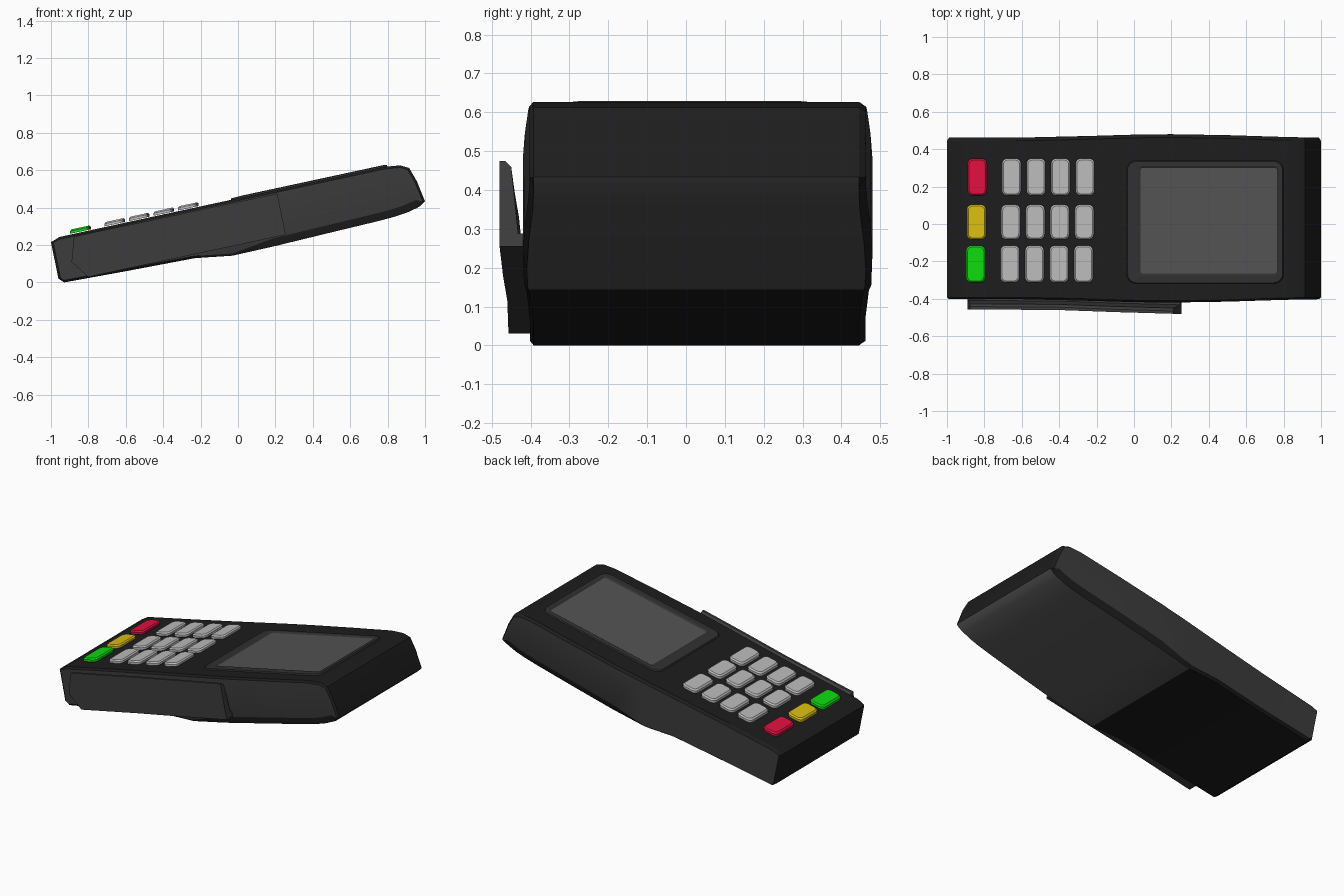
import bpy, bmesh, math

if "Cube" in bpy.data.objects:
    bpy.data.objects.remove(bpy.data.objects["Cube"])

def material(name, r, g, b):
    m = bpy.data.materials.new(name)
    m.diffuse_color = (r, g, b, 1)
    m.use_nodes = True
    m.node_tree.nodes["Principled BSDF"].inputs["Base Color"].default_value = m.diffuse_color
    return m

BLACK = material("black_plastic", .012, .012, .012)
SIDE = material("side_plastic", .045, .045, .045)
BASE = material("base_grey", .10, .10, .10)
BEZEL = material("bezel_plastic", .03, .03, .03)
SCREEN = material("screen_grey", .085, .085, .085)
KEY = material("key_grey", .5, .5, .5)
RED = material("red", .75, .005, .05)
YELLOW = material("yellow", .7, .52, .006)
GREEN = material("green", .005, .7, .005)

def top_z(x):
    """Height of the sloping top face."""
    return .245 + .2155 * (x + .95)

def make(name, verts, faces, mats, index=None, angle=30):
    me = bpy.data.meshes.new(name)
    me.from_pydata(verts, [], faces)
    for m in mats:
        me.materials.append(m)
    if index:
        for p, i in zip(me.polygons, index):
            p.material_index = i
    bm = bmesh.new()
    bm.from_mesh(me)
    bmesh.ops.recalc_face_normals(bm, faces=bm.faces)
    bm.to_mesh(me)
    bm.free()
    ob = bpy.data.objects.new(name, me)
    bpy.context.collection.objects.link(ob)
    bpy.ops.object.select_all(action='DESELECT')
    ob.select_set(True)
    bpy.context.view_layer.objects.active = ob
    bpy.ops.object.shade_smooth_by_angle(angle=math.radians(angle))
    return ob

# Body: side profile lofted across y, with bulging side panels
top = [(-1, .215), (-.955, .243)] + [(x, top_z(x)) for x in (-.6, -.3, 0, .2, .5, .78)]
top += [(.866, .626), (.915, .612), (.957, .54), (1, .433)]
bottom = [(-.96, .02), (-.93, 0), (-.6, .06), (-.23, .13), (-.03, .143), (.2, .195),
          (.5, .268), (.75, .328), (.84, .352), (.90, .372), (.95, .395), (.975, .408)]
profile = top + bottom[::-1]
n, h = len(profile), len(top)

def inset(i):
    (ax, az), (x, z), (bx, bz) = profile[i - 1], profile[i], profile[(i + 1) % n]
    tx, tz = bx - ax, bz - az
    length = math.hypot(tx, tz)
    d = .042 if i >= h and x > 0 else .012
    return x + tz / length * d, z - tx / length * d

def bulge(x):
    return .018 * math.cos(min(1, abs(x - .2) / .85) * math.pi / 2) ** 2

inner = [inset(i) for i in range(n)]
verts = []
for ring, y, s in ((inner, -.402, -1), (profile, -.392, -1), (profile, .445, 1), (inner, .462, 1)):
    verts += [(x, y + s * bulge(x), z) for x, z in ring]
faces, index = [], []
for r in range(3):
    for i in range(n):
        j = (i + 1) % n
        faces.append((r * n + i, r * n + j, r * n + n + j, r * n + n + i))
        on_base = r == 1 and i >= h - 1 and profile[j][0] > -.04 and profile[i][0] > -.02
        index.append(1 if on_base else 0)
for r in (0, 3):
    for i in range(h - 1):
        faces.append((r * n + i, r * n + i + 1, r * n + n - 2 - i, r * n + n - 1 - i))
        index.append(2)
make("body", verts, faces, [BLACK, BASE, SIDE], index, 25)

# Card reader: L-shaped channel along the front side
stations = [((-.877, .246), (-.89, .11), -.457), ((-.80, .262), (-.80, .03), -.457),
            ((-.4, .346), (-.4, .115), -.46), ((-.1, .41), (-.1, .179), -.471),
            ((.21, .475), (.255, .255), -.48)]
verts = []
for (xt, zt), (xb, zb), y in stations:
    for t, yy in ((0, y), (1, y), (1, y + .015), (.93, y + .03), (.15, y + .048),
                  (.15, -.40), (0, -.40)):
        verts.append((xb + (xt - xb) * t, yy, zb + (zt - zb) * t))
k = 7
faces = [(r * k + i, r * k + (i + 1) % k, r * k + k + (i + 1) % k, r * k + k + i)
         for r in range(len(stations) - 1) for i in range(k)]
faces += [tuple(range(k)), tuple(range(4 * k, 5 * k))]
make("card_reader", verts, faces, [SIDE])

# Rounded outline lying on the sloping top
def outline(x0, x1, y0, y1, r, height, seg=4):
    pts = []
    for cx, cy, a in ((x1 - r, y1 - r, 0), (x0 + r, y1 - r, 90), (x0 + r, y0 + r, 180), (x1 - r, y0 + r, 270)):
        for s in range(seg + 1):
            t = math.radians(a + 90 * s / seg)
            x, y = cx + r * math.cos(t), cy + r * math.sin(t)
            pts.append((x, y, top_z(x) + height))
    return pts

def stack(name, rings, mat, close=True, angle=30):
    m = len(rings[0])
    verts = [v for ring in rings for v in ring]
    faces = [(r * m + i, r * m + (i + 1) % m, r * m + m + (i + 1) % m, r * m + m + i)
             for r in range(len(rings) - 1) for i in range(m)]
    if close:
        faces += [tuple(range(m)), tuple(range(len(verts) - m, len(verts)))]
    return make(name, verts, faces, [mat], angle=angle)

# Screen and its raised bezel
stack("screen_bezel", [outline(-.04, .80, -.32, .34, .05, -.003),
                       outline(-.035, .795, -.315, .335, .05, .008),
                       outline(.02, .775, -.275, .31, .025, .01),
                       outline(.04, .76, -.26, .295, .006, .002)], BEZEL, False)
stack("screen", [outline(.035, .765, -.265, .30, .006, -.01),
                 outline(.035, .765, -.265, .30, .006, .004)], SCREEN)

# Keypad: three rows, one coloured key and four grey keys each
def key(name, x0, x1, y0, y1, mat):
    stack(name, [outline(x0, x1, y0, y1, .028, .004),
                 outline(x0, x1, y0, y1, .028, .018),
                 outline(x0 + .008, x1 - .008, y0 + .008, y1 - .008, .024, .026)], mat)

rows = [("red", .152, .35, RED), ("yellow", -.083, .104, YELLOW), ("green", -.313, -.115, GREEN)]
for r, (label, y0, y1, mat) in enumerate(rows):
    dx = -.004 * r
    key(label + "_key", -.89 + dx, -.787 + dx, y0, y1, mat)
    for c in range(4):
        x = -.706 + .131 * c + dx
        key(f"key_{r}_{c}", x, x + .102, y0, y1, KEY)
